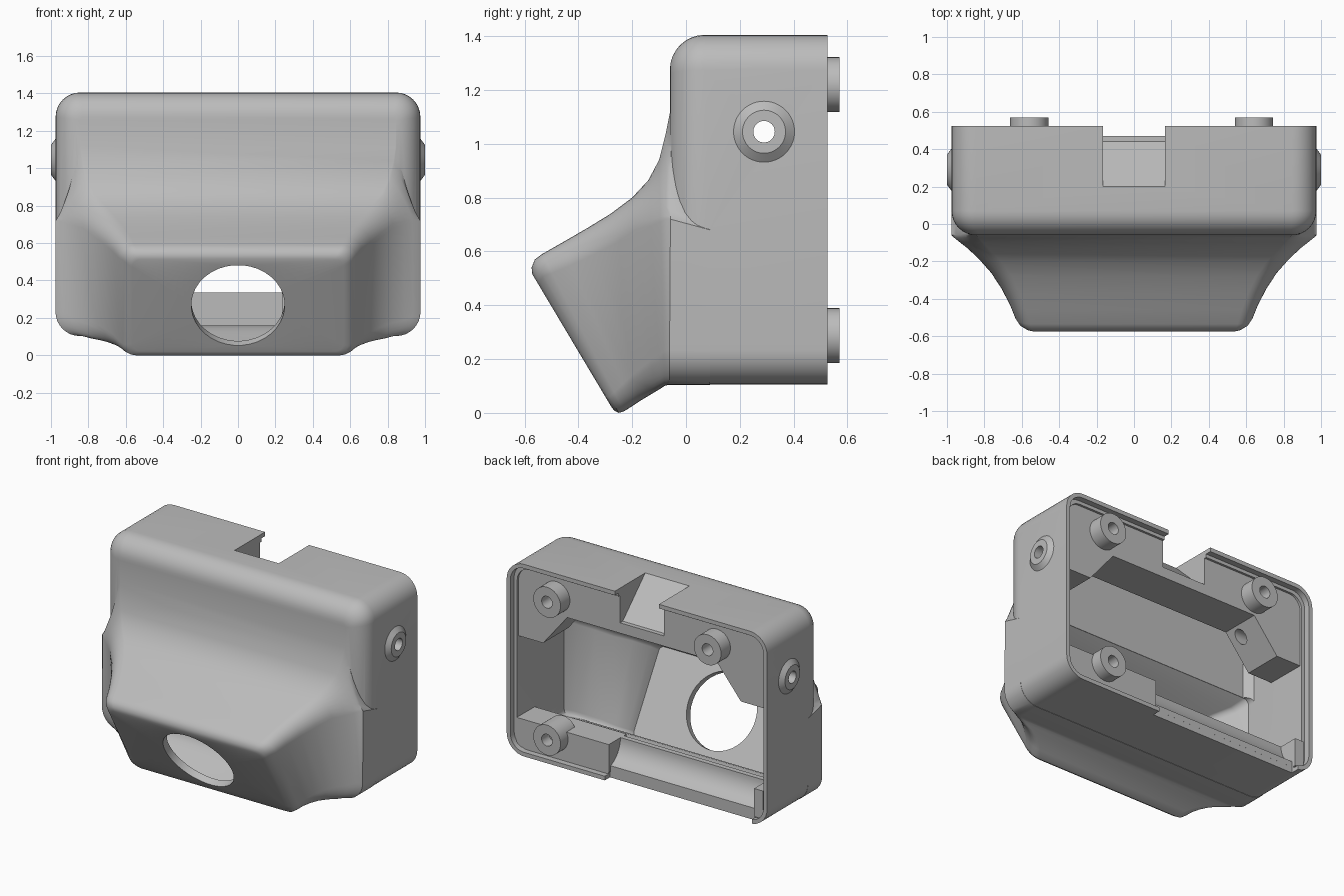
import bpy, bmesh, math
from mathutils import Vector

if "Cube" in bpy.data.objects:
    bpy.data.objects.remove(bpy.data.objects["Cube"], do_unlink=True)

grey = bpy.data.materials.new("plain grey")
grey.use_nodes = True
grey.diffuse_color = (0.5, 0.5, 0.5, 1)
grey.node_tree.nodes["Principled BSDF"].inputs["Base Color"].default_value = (0.5, 0.5, 0.5, 1)


def finish(name, bm):
    bmesh.ops.recalc_face_normals(bm, faces=bm.faces)
    mesh = bpy.data.meshes.new(name)
    bm.to_mesh(mesh)
    bm.free()
    ob = bpy.data.objects.new(name, mesh)
    bpy.context.collection.objects.link(ob)
    mesh.materials.append(grey)
    return ob


def ring(top, bottom, w, r, tall=None, n=8):
    """Rounded rectangle between two (y, z) points, half width w; tall stretches the top corners."""
    t, b = Vector((0, *top)), Vector((0, *bottom))
    mid, half, d = (t + b) / 2, (t - b).length / 2, (t - b).normalized()
    pts = []
    for q, (sx, sv) in enumerate(((1, 1), (-1, 1), (-1, -1), (1, -1))):
        rv, k = (tall, 1 + 5 * (tall - 0.12)) if tall and sv > 0 else (r, 1)
        for i in range(n + 1):
            a = math.pi / 2 * (q + i / n)
            u = sx * (w - r + r * abs(math.cos(a)) ** k)
            v = sv * (half - rv + rv * abs(math.sin(a)) ** k)
            pts.append(mid + Vector((u, 0, 0)) + d * v)
    return pts


def circle(top, bottom, r, depth, count=36):
    """Circle in the plane through two (y, z) points, moved back along its normal."""
    t, b = Vector((0, *top)), Vector((0, *bottom))
    d = (t - b).normalized()
    mid = (t + b) / 2 + Vector((0, d.z, -d.y)) * depth
    angles = [2 * math.pi * (i + 0.5) / count for i in range(count)]
    return [mid + Vector((r * math.cos(a), 0, 0)) + d * r * math.sin(a) for a in angles]


def loft(name, rings):
    bm = bmesh.new()
    loops = [[bm.verts.new(p) for p in points] for points in rings]
    for a, b in zip(loops, loops[1:]):
        for i in range(len(a)):
            j = (i + 1) % len(a)
            bm.faces.new((a[i], a[j], b[j], b[i]))
    bm.faces.new(loops[0])
    bm.faces.new(loops[-1])
    return finish(name, bm)


def slab(y, inset, r):
    return ring((y, 1.405 - inset), (y, 0.105 + inset), 0.975 - inset, r)


def cylinder(name, centre, axis, r1, r2, depth, sides=48):
    bm = bmesh.new()
    bmesh.ops.create_cone(bm, cap_ends=True, segments=sides, radius1=r1, radius2=r2, depth=depth)
    rot = Vector((0, 0, 1)).rotation_difference(Vector(axis)).to_matrix()
    for v in bm.verts:
        v.co = rot @ v.co + Vector(centre)
    return finish(name, bm)


def prism(name, outline, axis, lo, hi):
    """Extrude an outline along x (points are y, z) or along y (points are x, z)."""
    bm = bmesh.new()
    put = (lambda p, t: (t, *p)) if axis == "x" else (lambda p, t: (p[0], t, p[1]))
    a = [bm.verts.new(put(p, lo)) for p in outline]
    b = [bm.verts.new(put(p, hi)) for p in outline]
    for i in range(len(a)):
        j = (i + 1) % len(a)
        bm.faces.new((a[i], a[j], b[j], b[i]))
    bm.faces.new(a)
    bm.faces.new(b)
    return finish(name, bm)


def box(name, x0, x1, y0, y1, z0, z1):
    return prism(name, [(y0, z0), (y1, z0), (y1, z1), (y0, z1)], "x", x0, x1)


tools = set()


def boolean(ob, tool, op="DIFFERENCE"):
    tool.hide_render = True
    tools.add(tool)
    bpy.context.view_layer.objects.active = ob
    m = ob.modifiers.new("cut", "BOOLEAN")
    m.operation, m.object, m.solver = op, tool, "EXACT"
    bpy.ops.object.modifier_apply(modifier=m.name)


# Outer housing: rounded box with a flared nose, the round window sunk into the nose
fillet = []
for i in range(9):
    a = math.pi / 2 * i / 8
    fillet.append(slab(0.07 - 0.13 * math.cos(a), 0.13 * (1 - math.sin(a)), 0.02 + 0.11 * math.sin(a)))
body = loft("housing", fillet + [slab(0.525, 0, 0.13)])

nose_rings = [ring(*s) for s in (
    ((0.09, 1.10), (0.09, 0.103), 0.976, 0.13, 0.42),
    ((-0.055, 1.14), (-0.062, 0.103), 0.976, 0.13, 0.42),
    ((-0.075, 1.04), (-0.07, 0.103), 0.962, 0.13, 0.32),
    ((-0.10, 0.94), (-0.08, 0.10), 0.935, 0.13, 0.23),
    ((-0.14, 0.865), (-0.095, 0.09), 0.89, 0.12, 0.17),
    ((-0.20, 0.80), (-0.115, 0.078), 0.83, 0.12),
    ((-0.28, 0.74), (-0.14, 0.063), 0.765, 0.11),
    ((-0.37, 0.685), (-0.17, 0.045), 0.71, 0.10),
    ((-0.46, 0.633), (-0.20, 0.025), 0.665, 0.09),
    ((-0.535, 0.59), (-0.23, 0.006), 0.635, 0.08),
    ((-0.562, 0.57), (-0.25, 0.0), 0.615, 0.07),
    ((-0.574, 0.54), (-0.266, 0.008), 0.59, 0.06),
)]
face = ((-0.571, 0.515), (-0.276, 0.02))
nose_rings += [ring(*face, 0.565, 0.05), circle(*face, 0.25, 0), circle(*face, 0.25, 0.15)]
boolean(body, loft("nose_outer", nose_rings), "UNION")

# Hollow inside: main cavity, nose cavity with a flat sloping ceiling, stepped rim
cavity = loft("cavity", [slab(-0.01, 0.1, 0.05), slab(0.04, 0.055, 0.09), slab(0.6, 0.05, 0.09)])
nose_cavity = loft("nose_cavity", [ring(*s) for s in (
    ((0.10, 0.85), (0.10, 0.16), 0.92, 0.04),
    ((-0.012, 0.85), (-0.012, 0.16), 0.92, 0.04),
    ((-0.08, 0.80), (-0.05, 0.145), 0.87, 0.04),
    ((-0.16, 0.755), (-0.08, 0.125), 0.79, 0.04),
    ((-0.25, 0.70), (-0.11, 0.105), 0.71, 0.04),
    ((-0.35, 0.64), (-0.15, 0.08), 0.64, 0.03),
    ((-0.46, 0.575), (-0.19, 0.055), 0.58, 0.03),
    ((-0.525, 0.53), (-0.23, 0.035), 0.56, 0.03),
)])
rim = loft("rim_step", [slab(0.485, 0.028, 0.1), slab(0.6, 0.028, 0.1)])

# Openings: top notch, gap in the bottom rim, cross hole
notch = prism("notch_cutter", [(0.2, 1.5), (0.2, 1.405), (0.44, 1.17), (0.7, 1.17), (0.7, 1.5)],
              "x", -0.165, 0.165)
rim_gap = box("rim_gap_cutter", -0.86, 0.24, 0.47, 0.7, 0.0, 0.5)
cross_hole = cylinder("cross_hole_cutter", (0, 0.29, 1.045), (1, 0, 0), 0.04, 0.04, 2.4, 32)
for tool in (cavity, nose_cavity, rim, notch, rim_gap, cross_hole):
    boolean(body, tool)
parts = [body]

# Upper mounting block, lower at both ends
half = [(0.56, 1.1), (0.74, 0.88), (0.94, 0.88), (0.94, 1.3), (0.89, 1.375)]
upper = prism("upper_block", half + [(-x, z) for x, z in reversed(half)], "y", 0.2, 0.47)
boolean(upper, notch)
boolean(upper, cross_hole)
parts.append(upper)

# Lower ledge with a scooped back, closed by a block at each end
arc = [math.radians(180 + 7 * i) for i in range(11)]
scoop = [(0.525 + 0.16 * math.cos(a), 0.335 + 0.16 * math.sin(a)) for a in arc]
parts.append(prism("lower_ledge", [(0.33, 0.145), (0.33, 0.335)] + scoop + [(scoop[-1][0], 0.145)],
                   "x", -0.87, 0.24))
parts.append(box("lower_right_block", -0.925, -0.86, 0.33, 0.5, 0.145, 0.335))
parts.append(box("lower_left_block", 0.235, 0.925, 0.30, 0.49, 0.145, 0.335))

# Screw posts on the open back
for name, x, z in (("upper_left_post", 0.642, 1.22), ("upper_right_post", -0.56, 1.22),
                   ("lower_post", 0.642, 0.287)):
    post = cylinder(name, (x, 0.485, z), (0, 1, 0), 0.102, 0.102, 0.17)
    boolean(post, cylinder("bore_cutter", (x, 0.54, z), (0, 1, 0), 0.04, 0.04, 0.2, 32))
    parts.append(post)

# Conical collars round the side holes
for name, s in (("left_collar", 1), ("right_collar", -1)):
    collar = cylinder(name, (s * 0.985, 0.29, 1.045), (s, 0, 0), 0.12, 0.08, 0.03)
    boolean(collar, cross_hole)
    parts.append(collar)

for tool in tools:
    bpy.data.objects.remove(tool, do_unlink=True)

for ob in parts:
    bpy.ops.object.select_all(action="DESELECT")
    ob.select_set(True)
    bpy.context.view_layer.objects.active = ob
    bpy.ops.object.shade_smooth_by_angle(angle=math.radians(32))
